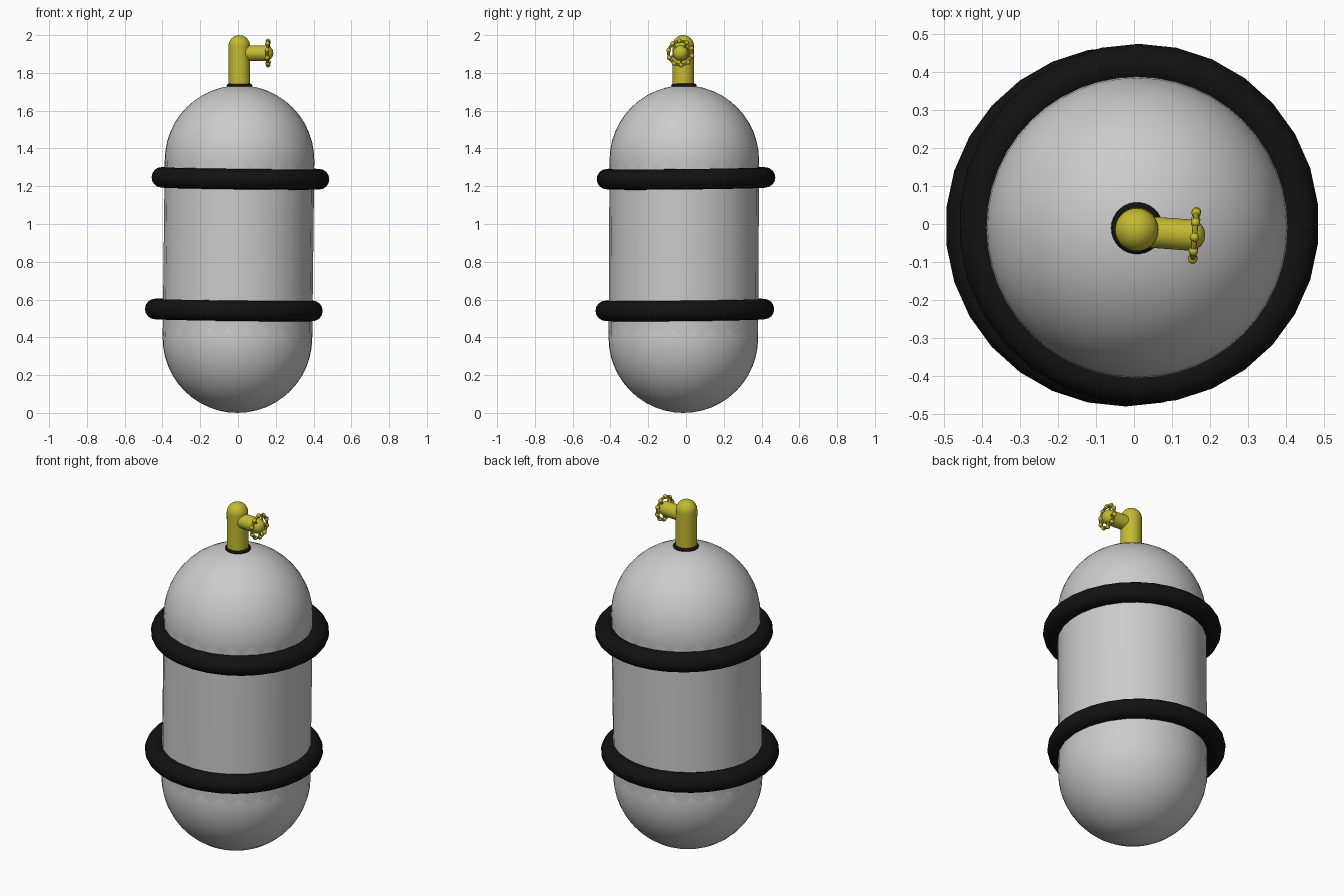
import bpy, math
from mathutils import Vector, Matrix

if "Cube" in bpy.data.objects:
    bpy.data.objects.remove(bpy.data.objects["Cube"])


def material(name, rgb):
    m = bpy.data.materials.new(name)
    m.diffuse_color = (*rgb, 1)
    m.use_nodes = True
    m.node_tree.nodes["Principled BSDF"].inputs["Base Color"].default_value = m.diffuse_color
    return m


BLACK = material("black_rubber", (0.006, 0.006, 0.006))
BRASS = material("yellow_metal", (0.55, 0.49, 0.03))


def finish(name, mat=None):
    ob = bpy.context.object
    ob.name = name
    if mat:
        ob.data.materials.append(mat)
    bpy.ops.object.shade_smooth_by_angle(angle=math.radians(40))
    return ob


def ball(name, c, r, mat=None, seg=48):
    bpy.ops.mesh.primitive_uv_sphere_add(segments=seg, ring_count=seg // 2, radius=r, location=c)
    return finish(name, mat)


def rod(name, a, b, r, mat=None, seg=24):
    a, b = Vector(a), Vector(b)
    d = b - a
    bpy.ops.mesh.primitive_cylinder_add(vertices=seg, radius=r, depth=d.length, location=(a + b) / 2,
                                        rotation=Vector((0, 0, 1)).rotation_difference(d).to_euler())
    return finish(name, mat)


def ring(name, c, big, small, mat, rot=(0, 0, 0), seg=30, sides=16):
    bpy.ops.mesh.primitive_torus_add(major_radius=big, minor_radius=small, major_segments=seg,
                                     minor_segments=sides, location=c, rotation=rot)
    return finish(name, mat)


# Tank: slightly leaning cylinder with domed ends
low, high = (-0.003, -0.014, 0.396), (0.008, -0.009, 1.338)
rod("tank_body", low, high, 0.396, seg=24)
ball("tank_bottom_dome", low, 0.396)
ball("tank_top_dome", high, 0.396)

# Rubber bands, tilted a touch
tilt = (0.012, 0.011, math.radians(6))
ring("upper_band", (0.013, 0.0, 1.242), 0.419, 0.054, BLACK, tilt)
ring("lower_band", (-0.022, -0.006, 0.545), 0.419, 0.054, BLACK, tilt)

# Neck seal and valve stem with rounded top
ring("neck_seal", (0.008, -0.011, 1.732), 0.057, 0.011, BLACK, sides=12)
stem_top = (0.007, -0.015, 1.943)
rod("valve_stem", (0.008, -0.014, 1.70), stem_top, 0.057, BRASS, 32)
ball("valve_cap", stem_top, 0.057, BRASS, 32)

# Side outlet with rounded end
axis = Vector((1, -0.075, 0)).normalized()
end = Vector((0.146, -0.029, 1.905))
rod("valve_outlet", end - axis * 0.14, end, 0.041, BRASS, 32)
ball("outlet_end", end, 0.041, BRASS, 32)

# Beaded handwheel around the outlet end
hub = end + axis * 0.013
frame = Vector((0, 0, 1)).rotation_difference(axis)
ring("handwheel_rim", hub, 0.063, 0.0075, BRASS, frame.to_euler(), 32, 8)
for i in range(10):
    a = math.tau * i / 10
    p = hub + frame @ Vector((0.064 * math.cos(a), 0.064 * math.sin(a), 0))
    ball(f"handwheel_bead_{i}", p, 0.0125, BRASS, 12)
for i in range(5):
    a = math.tau * i / 5
    p = hub + frame @ Vector((0.064 * math.cos(a), 0.064 * math.sin(a), 0))
    rod(f"handwheel_spoke_{i}", hub, p, 0.006, BRASS, 8)
